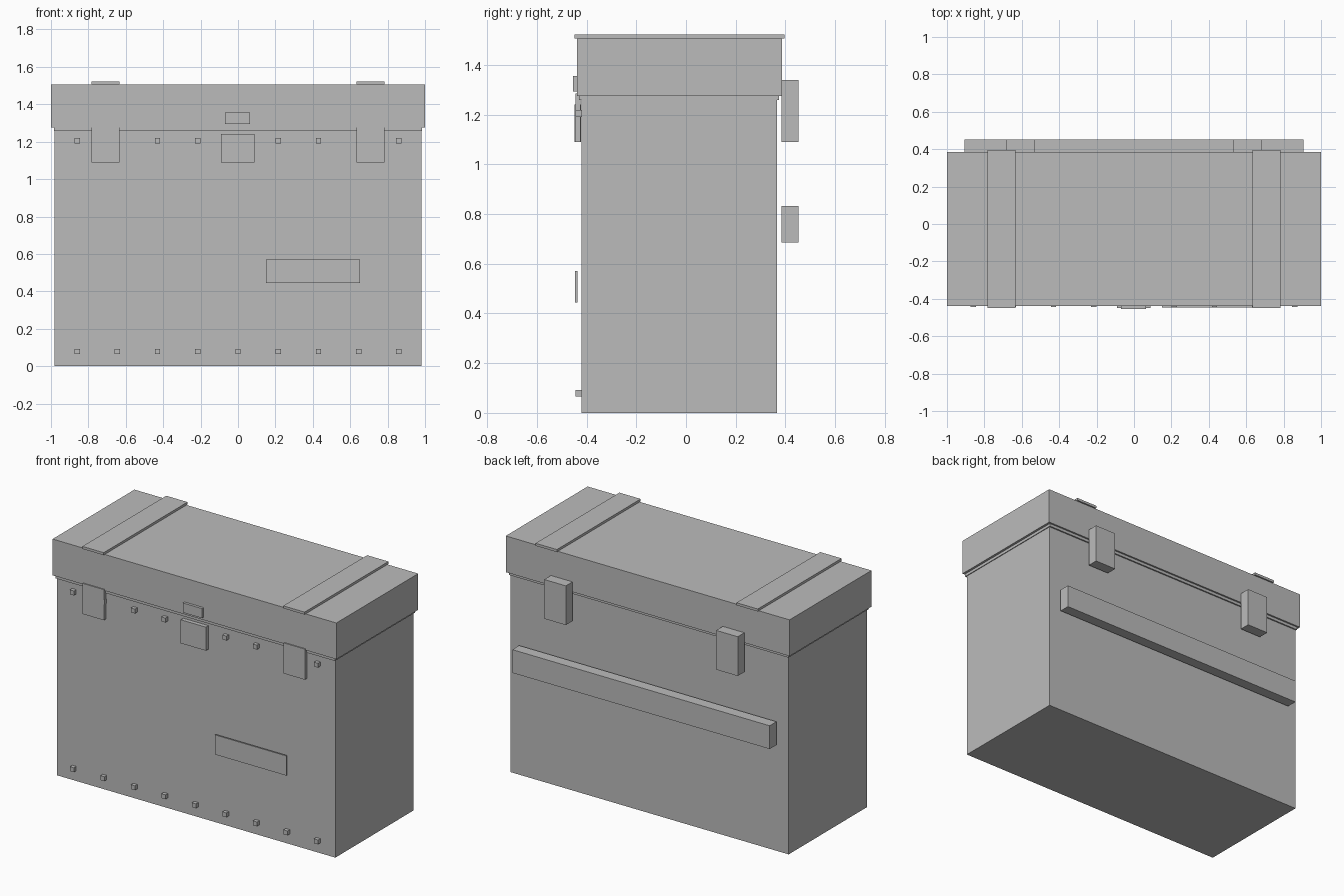
import bpy

if "Cube" in bpy.data.objects:
    bpy.data.objects.remove(bpy.data.objects["Cube"])

grey = bpy.data.materials.new("flat grey")
grey.diffuse_color = (0.5, 0.5, 0.5, 1)
grey.use_nodes = True
grey.node_tree.nodes["Principled BSDF"].inputs["Base Color"].default_value = grey.diffuse_color


def box(name, x, y, z):
    """Box given by its (min, max) range on each axis."""
    verts = [(a, b, c) for a in x for b in y for c in z]
    faces = [(0, 1, 3, 2), (4, 6, 7, 5), (0, 4, 5, 1),
             (2, 3, 7, 6), (0, 2, 6, 4), (1, 5, 7, 3)]
    mesh = bpy.data.meshes.new(name)
    mesh.from_pydata(verts, [], faces)
    mesh.materials.append(grey)
    obj = bpy.data.objects.new(name, mesh)
    bpy.context.collection.objects.link(obj)
    return obj


# Case body, rim and lid
box("body", (-0.98, 0.98), (-0.42, 0.366), (0, 1.26))
box("rim", (-0.985, 0.985), (-0.431, 0.375), (1.258, 1.276))
box("lid", (-1, 1), (-0.438, 0.386), (1.276, 1.507))

# Lid straps, front hasps and rear hinge blocks, in left and right pairs
for side, s in (("left", -1), ("right", 1)):
    strap_x = sorted((s * 0.633, s * 0.783))
    hinge_x = sorted((s * 0.53, s * 0.682))
    box(f"{side}_strap", strap_x, (-0.448, 0.396), (1.506, 1.522))
    box(f"{side}_hasp", strap_x, (-0.445, -0.425), (1.09, 1.285))
    box(f"{side}_hinge", hinge_x, (0.384, 0.453), (1.09, 1.34))

# Front latch and name plate
box("latch_plate", (-0.09, 0.087), (-0.448, -0.422), (1.09, 1.24))
box("latch_catch", (-0.07, 0.065), (-0.455, -0.437), (1.294, 1.355))
box("name_plate", (0.15, 0.653), (-0.446, -0.437), (0.445, 0.57))

# Rear rail
box("rear_rail", (-0.907, 0.907), (0.384, 0.453), (0.685, 0.833))

# Two rows of square rivets
for row, z in (("lower", 0.079), ("upper", 1.205)):
    for i in range(9):
        x = (i - 4) * 0.215
        box(f"{row}_rivet_{i + 1}", (x - 0.014, x + 0.014),
            (-0.444, -0.418), (z - 0.014, z + 0.014))
